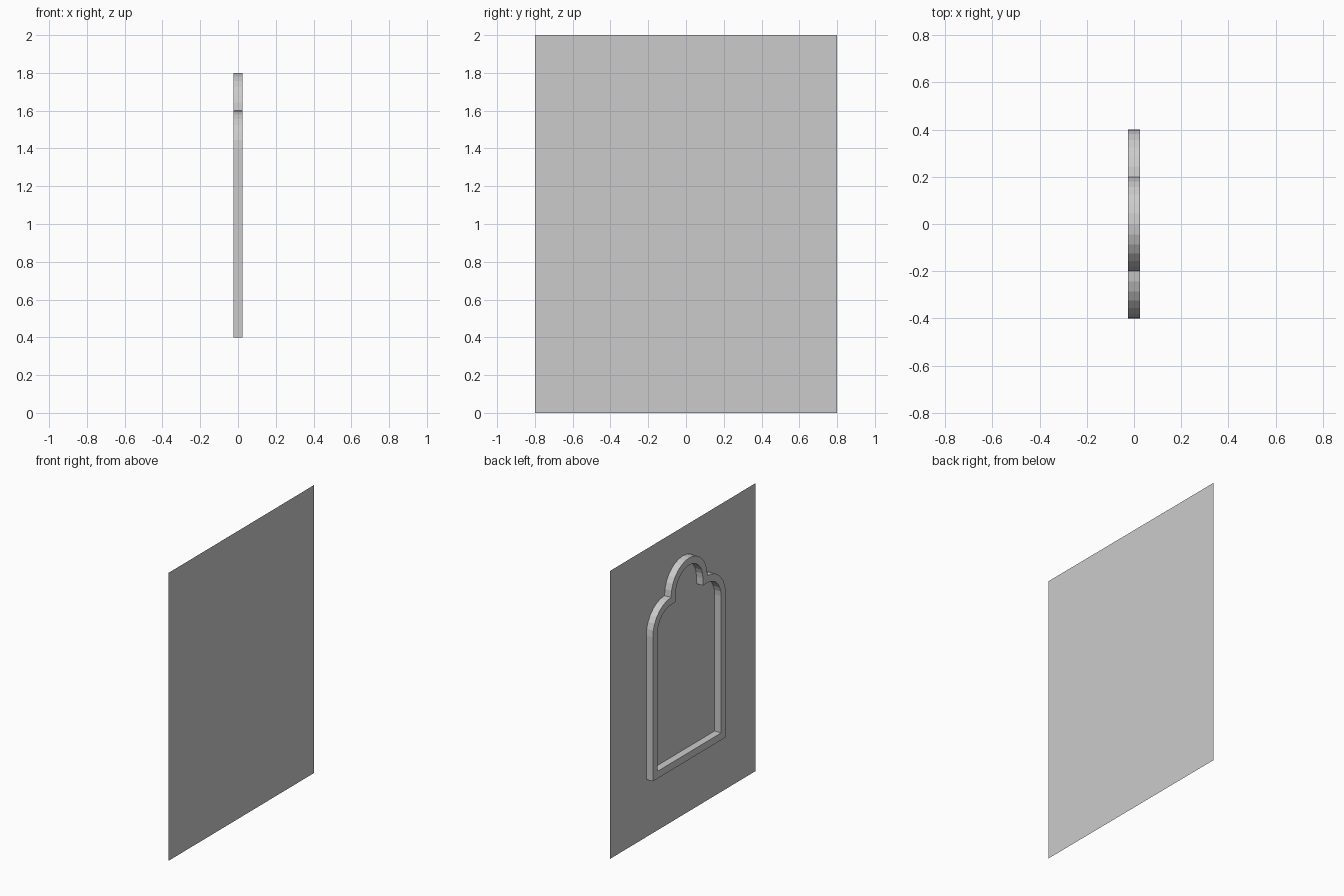
import bpy, bmesh, math

if "Cube" in bpy.data.objects:
    bpy.data.objects.remove(bpy.data.objects["Cube"])

FRONT, BACK = -0.025, 0.025   # frame depth along x; wall sheet sits at BACK
SEG = 7                       # segments per quarter arc


def make_object(name, bm):
    bmesh.ops.recalc_face_normals(bm, faces=bm.faces)
    mesh = bpy.data.meshes.new(name)
    bm.to_mesh(mesh)
    bm.free()
    obj = bpy.data.objects.new(name, mesh)
    bpy.context.collection.objects.link(obj)
    return obj


def arc(cy, cz, r, a0, a1, n):
    return [(cy + r * math.cos(math.radians(a0 + (a1 - a0) * i / n)),
             cz + r * math.sin(math.radians(a0 + (a1 - a0) * i / n)))
            for i in range(n + 1)]


def outline(d):
    """Stepped arch outline in (y, z), inset by d."""
    r = 0.2 - d
    pts = [(0.4 - d, 0.4 + d)]
    pts += arc(0.2, 1.4, r, 0, 90, SEG)           # shoulder
    pts.append((0.2 - d, 1.6 - d))                # notch corner
    pts += arc(0, 1.6, r, 0, 90, SEG)             # half of crown
    return pts + [(-y, z) for y, z in reversed(pts[:-1])]


# Wall sheet
bm = bmesh.new()
bm.faces.new([bm.verts.new((BACK, y, z))
              for y, z in ((-0.8, 0), (0.8, 0), (0.8, 2), (-0.8, 2))])
wall = make_object("wall_panel", bm)

# Raised arch moulding: outer wall, front face and inner wall
bm = bmesh.new()
outer, inner = outline(0), outline(0.05)
rings = [[bm.verts.new((x, y, z)) for y, z in prof]
         for x, prof in ((BACK, outer), (FRONT, outer), (FRONT, inner), (BACK, inner))]
n = len(outer)
for a, b in zip(rings, rings[1:]):
    for i in range(n):
        j = (i + 1) % n
        bm.faces.new((a[i], a[j], b[j], b[i]))
bmesh.ops.remove_doubles(bm, verts=bm.verts, dist=1e-5)
frame = make_object("arch_frame", bm)
